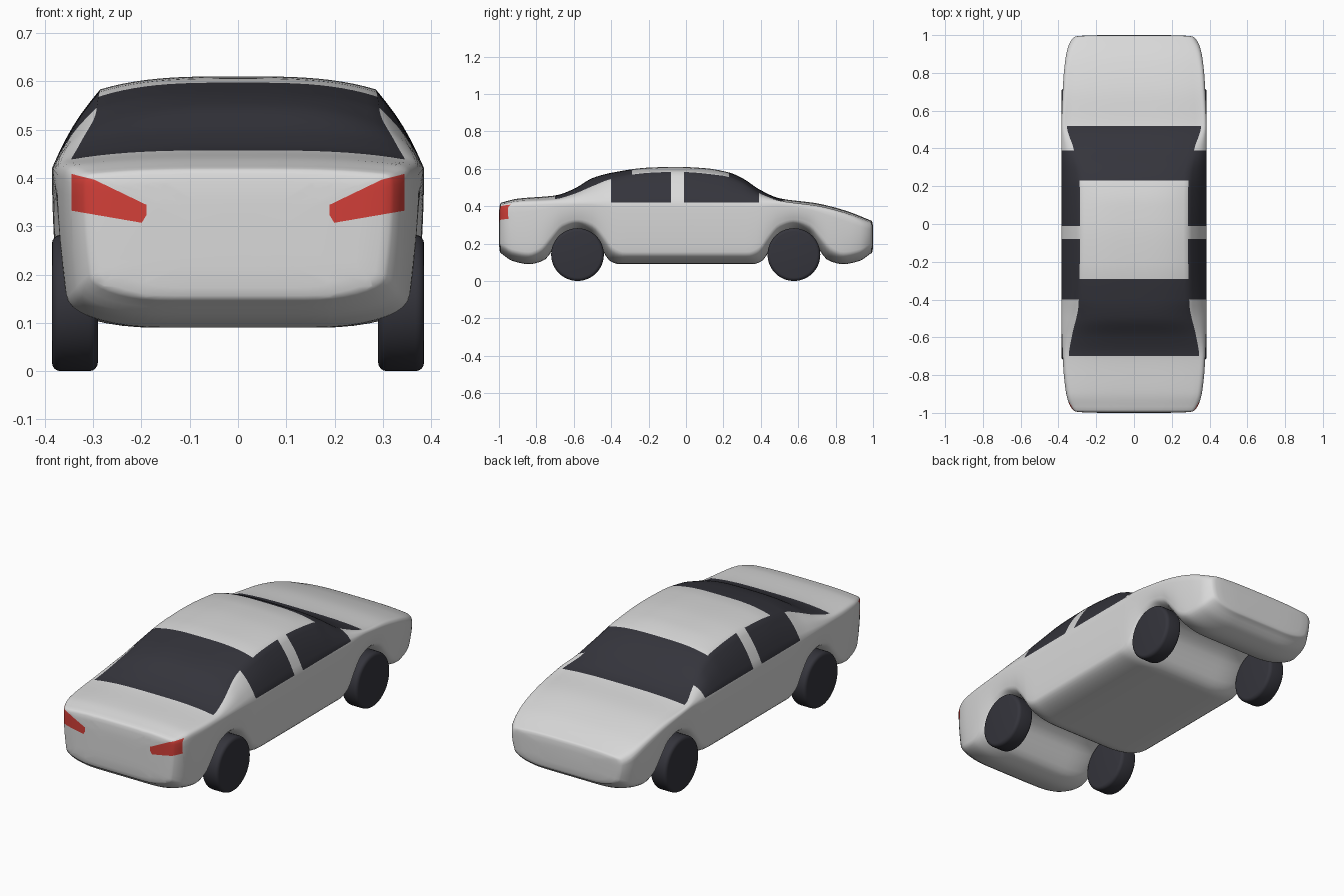
import bpy
import bmesh
import math
from mathutils import Vector

cube = bpy.data.objects.get("Cube")
if cube:
    bpy.data.objects.remove(cube, do_unlink=True)


def make_material(name, colour):
    mat = bpy.data.materials.new(name)
    mat.use_nodes = True
    mat.diffuse_color = (*colour, 1)
    mat.node_tree.nodes["Principled BSDF"].inputs["Base Color"].default_value = (*colour, 1)
    return mat


paint = make_material("light grey paint", (0.7, 0.7, 0.7))
dark = make_material("dark glass and rubber", (0.035, 0.035, 0.045))
red = make_material("red lamp", (0.65, 0.05, 0.04))


def curve(points):
    """Smooth monotone interpolation through (position, value) points."""
    xs, vs = zip(*points)
    slopes = [(vs[i + 1] - vs[i]) / (xs[i + 1] - xs[i]) for i in range(len(xs) - 1)]
    tangents = [slopes[0]]
    for a, b in zip(slopes, slopes[1:]):
        tangents.append(2 * a * b / (a + b) if a * b > 0 else 0)
    tangents.append(slopes[-1])

    def value(x):
        i = 0
        while i < len(slopes) - 1 and x > xs[i + 1]:
            i += 1
        h = xs[i + 1] - xs[i]
        t = min(max((x - xs[i]) / h, 0), 1)
        u = 1 - t
        return (vs[i] * (1 + 2 * t) * u * u + tangents[i] * h * t * u * u
                + vs[i + 1] * t * t * (3 - 2 * t) - tangents[i + 1] * h * t * t * u)
    return value


# Length profiles of the body: centre line, roof edge, beltline
top_z = curve([(-.985, .42), (-.9, .44), (-.7, .457), (-.6, .492), (-.5, .55), (-.4, .578),
               (-.2, .606), (-.05, .61), (.1, .603), (.23, .58), (.3, .55), (.4, .485),
               (.5, .442), (.7, .415), (.85, .377), (.985, .325)])
edge_z = curve([(-.985, .41), (-.9, .427), (-.7, .438), (-.6, .465), (-.5, .507), (-.4, .545),
                (-.2, .578), (-.05, .583), (.2, .562), (.3, .525), (.4, .465),
                (.52, .425), (.7, .402), (.85, .365), (.985, .315)])
edge_x = curve([(-.985, .3), (-.9, .335), (-.7, .345), (-.6, .33), (-.42, .293), (0, .285),
                (.23, .288), (.4, .32), (.52, .355), (.7, .345), (.9, .325), (.985, .29)])
belt_z = curve([(-.985, .385), (-.8, .405), (-.5, .42), (.4, .42), (.6, .4), (.8, .36), (.985, .285)])
# Profiles shared by both ends: half width, underside and lower side edge with wheel arches
half_width = curve([(0, .385), (.5, .384), (.75, .375), (.88, .362), (.95, .345), (.985, .323)])
under_z = curve([(0, .09), (.36, .09), (.41, .11), (.45, .17), (.5, .24), (.58, .275),
                 (.66, .24), (.71, .17), (.76, .11), (.84, .09), (.93, .108), (.985, .145)])
sill_z = curve([(0, .155), (.33, .155), (.39, .18), (.44, .25), (.5, .31), (.58, .33),
                (.66, .31), (.72, .25), (.78, .18), (.84, .155), (.93, .17), (.985, .2)])

ROOF, GLASS, SIDE, CORNER, FLOOR = 12, 6, 8, 9, 5


def half_section(y):
    """Right-hand outline from the top centre to the bottom centre."""
    w, xe = half_width(abs(y)), edge_x(y)
    zt, ze, zw = top_z(y), edge_z(y), belt_z(y)
    zs, zu = sill_z(abs(y)), under_z(abs(y))
    pts = []
    for i in range(ROOF):
        t = i / ROOF
        pts.append((xe * t, zt - (zt - ze) * t ** 3.2))
    for i in range(GLASS):
        t = i / GLASS
        bulge = .006 * math.sin(math.pi * t)
        pts.append((xe + (w - xe) * t + bulge, ze + (zw - ze) * t + bulge))
    for i in range(SIDE):
        t = i / SIDE
        pts.append((w - .014 * t * t, zw + (zs - zw) * t))
    rx = w * .52
    for i in range(CORNER):
        a = math.pi / 2 * i / CORNER
        pts.append((w - .014 - rx * (1 - math.cos(a)), zs - (zs - zu) * math.sin(a)))
    flat = w - .014 - rx
    pts += [(flat * (1 - i / FLOOR), zu) for i in range(FLOOR + 1)]
    return pts


def ring(y):
    pts = half_section(y)
    return pts + [(-x, z) for x, z in pts[-2:0:-1]]


def finish(bm, name, materials, angle=40):
    bmesh.ops.recalc_face_normals(bm, faces=bm.faces[:])
    mesh = bpy.data.meshes.new(name)
    bm.to_mesh(mesh)
    bm.free()
    obj = bpy.data.objects.new(name, mesh)
    bpy.context.collection.objects.link(obj)
    for mat in materials:
        mesh.materials.append(mat)
    bpy.ops.object.select_all(action='DESELECT')
    obj.select_set(True)
    bpy.context.view_layer.objects.active = obj
    bpy.ops.object.shade_smooth_by_angle(angle=math.radians(angle))
    return obj


# Body shell: stations include every window border
SIDE_GLASS = [(-.4, -.08), (-.01, .39)]
SCREENS = [(-.7, -.29), (.23, .52)]
borders = [y for pair in SIDE_GLASS + SCREENS for y in pair]
regular = [-.985 + 1.97 * i / 110 for i in range(111)]
stations = sorted([y for y in regular if all(abs(y - b) > .006 for b in borders)] + borders)

bm = bmesh.new()
loops = [[bm.verts.new((x, y, z)) for x, z in ring(y)] for y in stations]
count = len(loops[0])


def inside(y, spans):
    return any(a < y < b for a, b in spans)


for j in range(len(loops) - 1):
    mid = (stations[j] + stations[j + 1]) / 2
    for i in range(count):
        k = (i + 1) % count
        face = bm.faces.new((loops[j][i], loops[j][k], loops[j + 1][k], loops[j + 1][i]))
        column = min(i, count - 1 - i)
        if column < ROOF:
            face.material_index = int(inside(mid, SCREENS))
        elif column < ROOF + GLASS:
            face.material_index = int(inside(mid, SIDE_GLASS))

# Gently domed end panels
for sign, last in ((-1, loops[0]), (1, loops[-1])):
    y = sign * .985
    centre = (top_z(y) + under_z(.985)) / 2
    outline = [(v.co.x, v.co.z) for v in last]
    for scale, depth in ((.975, .991), (.92, .995), (.8, .998), (.5, 1)):
        new = [bm.verts.new((x * scale, sign * depth, centre + (z - centre) * scale)) for x, z in outline]
        for i in range(count):
            k = (i + 1) % count
            bm.faces.new((last[i], last[k], new[k], new[i]))
        last = new
    bm.faces.new(last)

# Tail lamps: cut the lamp outline into the rear panel and colour it
LAMP = [(.344, .332), (.344, .408), (.297, .396), (.189, .344), (.189, .324), (.199, .307)]
for side in (-1, 1):
    planes = []
    for (ax, az), (bx, bz) in zip(LAMP, LAMP[1:] + LAMP[:1]):
        normal = Vector((side * (bz - az), 0, ax - bx)).normalized()
        point = Vector((side * ax, 0, az))
        middle = Vector((side * .28, 0, .36))
        if (middle - point).dot(normal) > 0:
            normal = -normal
        planes.append((point, normal))

    def rear_faces():
        return [f for f in bm.faces if f.calc_center_median().y < -.94
                and max(v.co.x * side for v in f.verts) > .15]
    for point, normal in planes:
        faces = rear_faces()
        edges = {e for f in faces for e in f.edges}
        verts = {v for f in faces for v in f.verts}
        bmesh.ops.bisect_plane(bm, geom=faces + list(edges) + list(verts), dist=1e-6,
                               plane_co=point, plane_no=normal)
    for f in rear_faces():
        c = f.calc_center_median()
        if all((c - p).dot(n) < 0 for p, n in planes):
            f.material_index = 2

finish(bm, "car_body", [paint, dark, red])

# Wheels
for x_name, x in (("right", -.3375), ("left", .3375)):
    for y_name, y in (("front", -.58), ("back", .577)):
        bm = bmesh.new()
        bmesh.ops.create_cone(bm, cap_ends=True, segments=48, radius1=.141, radius2=.141, depth=.095)
        rims = [e for e in bm.edges if abs(e.verts[0].co.z - e.verts[1].co.z) < 1e-5]
        bmesh.ops.bevel(bm, geom=rims, offset=.018, segments=4, profile=.5, affect='EDGES')
        for v in bm.verts:
            v.co = Vector((v.co.z + x, v.co.x + y, v.co.y + .141))
        finish(bm, f"{y_name}_{x_name}_wheel", [dark])
